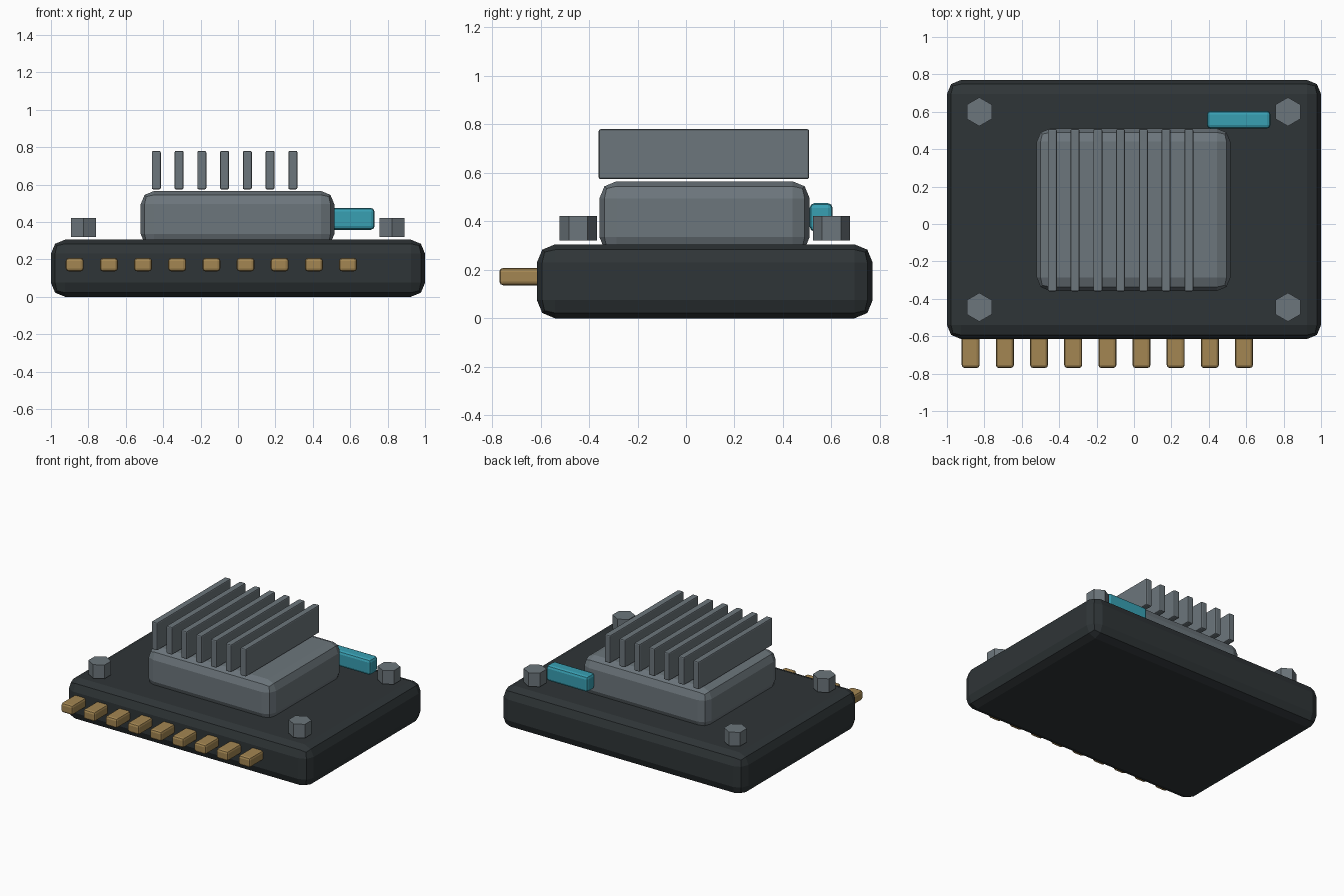
import bpy
from math import radians

if "Cube" in bpy.data.objects:
    bpy.data.objects.remove(bpy.data.objects["Cube"], do_unlink=True)


def material(name, rgb):
    mat = bpy.data.materials.new(name)
    mat.use_nodes = True
    mat.diffuse_color = (*rgb, 1)
    mat.node_tree.nodes["Principled BSDF"].inputs["Base Color"].default_value = (*rgb, 1)
    return mat


dark = material("dark_casing", (0.028, 0.035, 0.038))
steel = material("steel", (0.15, 0.18, 0.2))
brass = material("brass", (0.37, 0.24, 0.085))
teal = material("teal", (0.04, 0.35, 0.45))


def box(name, x, y, z, bevel, mat):
    """Rounded box spanning the given (low, high) range on each axis."""
    spans = (x, y, z)
    bpy.ops.mesh.primitive_cube_add(size=1, location=[(a + b) / 2 for a, b in spans])
    obj = bpy.context.object
    obj.name = name
    obj.scale = [b - a for a, b in spans]
    bpy.ops.object.transform_apply(location=False, rotation=False, scale=True)
    mod = obj.modifiers.new("rounded_edges", "BEVEL")
    mod.width = bevel
    mod.segments = 2
    obj.data.materials.append(mat)
    return obj


# Casing and heatsink block
box("base_casing", (-1, 1), (-0.615, 0.77), (0, 0.305), 0.075, dark)
box("heatsink_block", (-0.52, 0.515), (-0.357, 0.51), (0.265, 0.565), 0.07, steel)

# Cooling fins
for i in range(7):
    x = -0.437 + i * 0.142 * 6 / 7
    box(f"cooling_fin_{i + 1}", (x - 0.024, x + 0.024), (-0.36, 0.508),
        (0.574, 0.78), 0.008, steel)

# Row of contact pins along the front edge
for i in range(9):
    x = -0.873 + i * 0.2055 * 8 / 9
    box(f"contact_pin_{i + 1}", (x - 0.048, x + 0.048), (-0.77, -0.55),
        (0.136, 0.208), 0.016, brass)

# Side connector
box("side_connector", (0.39, 0.73), (0.51, 0.605), (0.358, 0.475), 0.02, teal)

# Hexagonal corner bolts
for side, x in (("right", -0.827), ("left", 0.823)):
    for end, y in (("front", -0.445), ("back", 0.6)):
        bpy.ops.mesh.primitive_cylinder_add(vertices=6, radius=0.077, depth=0.102,
                                            location=(x, y, 0.371))
        bolt = bpy.context.object
        bolt.name = f"corner_bolt_{end}_{side}"
        bolt.data.materials.append(steel)
